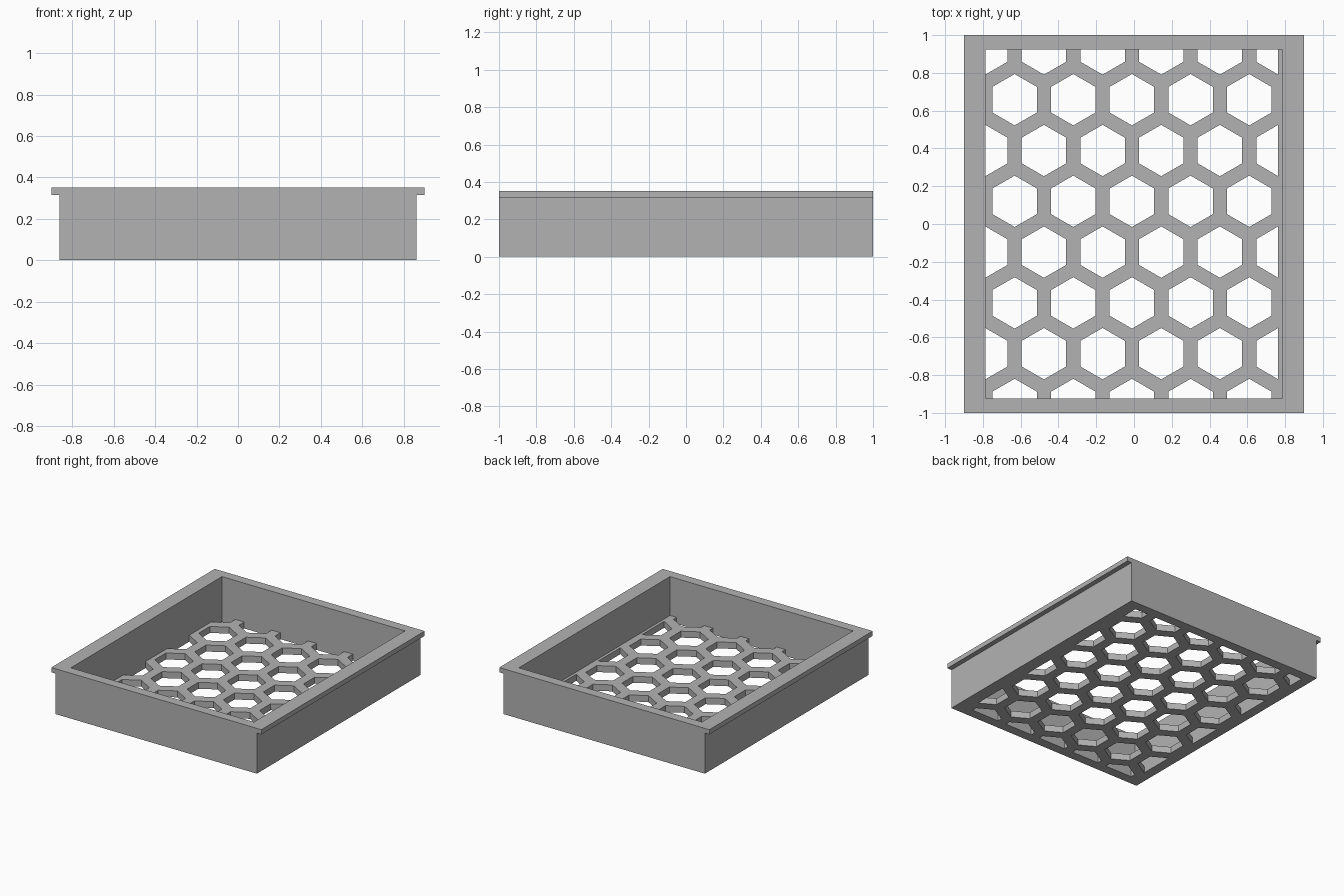
import bpy, bmesh
from math import sin, cos, pi, sqrt

cube = bpy.data.objects.get("Cube")
if cube:
    bpy.data.objects.remove(cube, do_unlink=True)

IN_X, IN_Y = 0.785, 0.925     # inner half sizes
BODY_X, RIM_X = 0.862, 0.90   # outer half widths
HEIGHT, RIM_Z = 0.351, 0.314
FLOOR = 0.05
PITCH, HEX_R = 0.3105, 0.136
HOLE_LIMIT = 0.763            # holes stop here on the left side

grey = bpy.data.materials.new("light_grey")
grey.use_nodes = True
grey.diffuse_color = (0.45, 0.45, 0.45, 1)
grey.node_tree.nodes["Principled BSDF"].inputs["Base Color"].default_value = (0.45, 0.45, 0.45, 1)


def prism(name, outlines, depth):
    """Extrude closed outlines by a vector into one object."""
    bm = bmesh.new()
    for points in outlines:
        face = bm.faces.new([bm.verts.new(p) for p in points])
        result = bmesh.ops.extrude_face_region(bm, geom=[face], use_keep_orig=True)
        moved = [v for v in result["geom"] if isinstance(v, bmesh.types.BMVert)]
        bmesh.ops.translate(bm, verts=moved, vec=depth)
    bmesh.ops.recalc_face_normals(bm, faces=bm.faces)
    mesh = bpy.data.meshes.new(name)
    bm.to_mesh(mesh)
    bm.free()
    mesh.materials.append(grey)
    obj = bpy.data.objects.new(name, mesh)
    bpy.context.collection.objects.link(obj)
    return obj


def rectangle(x, y, z):
    return [(-x, -y, z), (x, -y, z), (x, y, z), (-x, y, z)]


def cut(obj, cutter):
    """Apply a boolean difference and discard the cutter."""
    cutter.hide_render = True
    mod = obj.modifiers.new("cut", "BOOLEAN")
    mod.operation = "DIFFERENCE"
    mod.solver = "EXACT"
    mod.object = cutter
    bpy.context.view_layer.objects.active = obj
    bpy.ops.object.modifier_apply(modifier=mod.name)
    bpy.data.objects.remove(cutter, do_unlink=True)


# Walls with a sliding rim along both sides
half = [(BODY_X, 0), (BODY_X, RIM_Z), (RIM_X, RIM_Z), (RIM_X, HEIGHT)]
profile = half + [(-x, z) for x, z in reversed(half)]
walls = prism("tray_walls", [[(x, -1, z) for x, z in profile]], (0, 2, 0))
cut(walls, prism("cavity", [rectangle(IN_X, IN_Y, -0.1)], (0, 0, 1)))

# Floor with staggered hexagonal holes
floor = prism("honeycomb_floor", [rectangle(IN_X, IN_Y, 0)], (0, 0, FLOOR))
holes = []
for row in range(-1, 7):
    odd = row % 2
    cy = 0.658 - row * PITCH * sqrt(3) / 2
    for col in range(6 if odd else 5):
        cx = -0.632 + (col - odd / 2) * PITCH
        corners = [(cx + HEX_R * sin(k * pi / 3), cy + HEX_R * cos(k * pi / 3)) for k in range(6)]
        if odd and col == 5:
            # half hole beside the left wall
            corners = [(HOLE_LIMIT, cy - HEX_R)] + corners[3:] + [(HOLE_LIMIT, cy + HEX_R)]
            corners = [c for c in corners if c[0] <= HOLE_LIMIT]
        holes.append([(x, y, -0.1) for x, y in corners])
cut(floor, prism("hole_cutter", holes, (0, 0, 0.3)))
